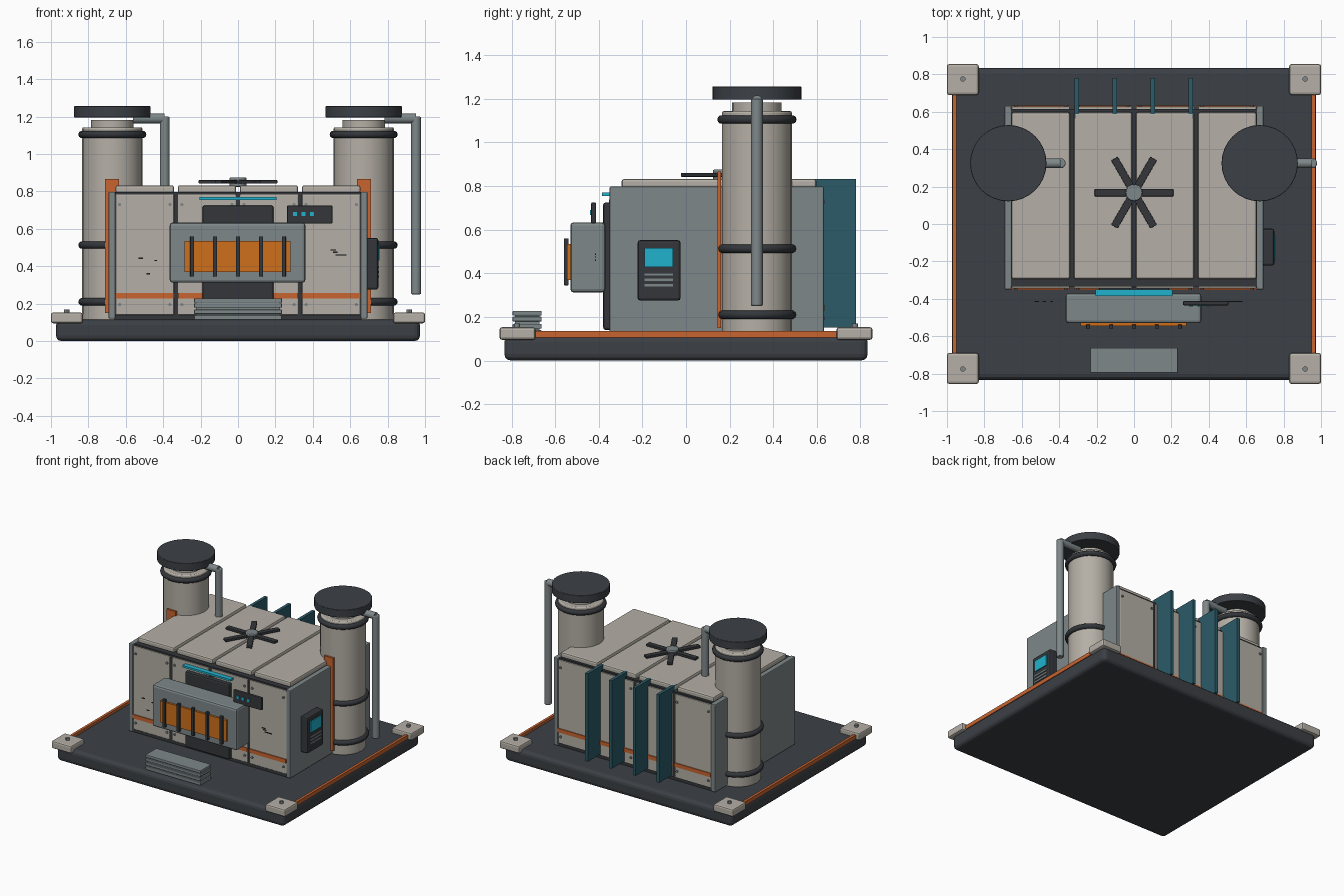
import bpy, math
from mathutils import Vector

if "Cube" in bpy.data.objects:
    bpy.data.objects.remove(bpy.data.objects["Cube"])


def material(name, rgb):
    m = bpy.data.materials.new(name)
    m.diffuse_color = (*rgb, 1)
    m.use_nodes = True
    m.node_tree.nodes["Principled BSDF"].inputs["Base Color"].default_value = m.diffuse_color
    return m


GRAPHITE = material("graphite", (0.045, 0.051, 0.06))
BLACK = material("black rubber", (0.033, 0.037, 0.043))
BEIGE = material("warm beige", (0.46, 0.43, 0.38))
GREY = material("steel grey", (0.21, 0.245, 0.25))
RUST = material("rust orange", (0.58, 0.13, 0.03))
AMBER = material("amber orange", (0.62, 0.16, 0.012))
TEAL = material("dark teal", (0.025, 0.105, 0.14))
CYAN = material("bright cyan", (0.015, 0.45, 0.62))


def finish(name, mat, bevel=0, segments=2):
    o = bpy.context.object
    o.name = name
    o.data.materials.append(mat)
    if bevel:
        b = o.modifiers.new("bevel", "BEVEL")
        b.width, b.segments = bevel, segments
    return o


def box(name, mat, x, y, z, bevel=0, segments=2):
    """Box from (min, max) ranges on each axis."""
    lo, hi = Vector((x[0], y[0], z[0])), Vector((x[1], y[1], z[1]))
    bpy.ops.mesh.primitive_cube_add(size=1, location=(lo + hi) / 2)
    bpy.context.object.scale = hi - lo
    bpy.ops.object.transform_apply(location=False, rotation=False, scale=True)
    return finish(name, mat, bevel, segments)


def rod(name, mat, a, b, r, sides=24, bevel=0):
    """Cylinder between two points."""
    a, b = Vector(a), Vector(b)
    bpy.ops.mesh.primitive_cylinder_add(vertices=sides, radius=r, depth=(b - a).length, location=(a + b) / 2)
    bpy.context.object.rotation_euler = (b - a).to_track_quat("Z", "Y").to_euler()
    o = finish(name, mat, bevel)
    bpy.ops.object.shade_smooth_by_angle(angle=math.radians(30))
    return o


def mirrored(s, a, b):
    return tuple(sorted((s * a, s * b)))


# Base slab with corner feet and side rails
box("base_slab", GRAPHITE, (-0.973, 0.973), (-0.833, 0.833), (0, 0.115), 0.03, 3)
for sx in (-1, 1):
    box("side_rail", RUST, mirrored(sx, 0.95, 0.97), (-0.7, 0.7), (0.105, 0.135))
    for sy in (-1, 1):
        box("corner_block", BEIGE, mirrored(sx, 0.83, 1.0), mirrored(sy, 0.69, 0.855), (0.095, 0.153), 0.012)
        p = (sx * 0.915, sy * 0.775)
        rod("corner_bolt", GREY, (*p, 0.14), (*p, 0.17), 0.014, 12)

# Housing core and side walls
box("housing_core", BLACK, (-0.66, 0.66), (-0.335, 0.615), (0.11, 0.797))
for s in (-1, 1):
    box("side_wall", GREY, mirrored(s, 0.655, 0.692), (-0.35, 0.632), (0.12, 0.798), 0.006)

# Four columns of roof, front and back panels
for x0, x1 in ((-0.655, -0.342), (-0.322, -0.01), (0.01, 0.322), (0.342, 0.655)):
    box("roof_panel", BEIGE, (x0, x1), (-0.295, 0.598), (0.79, 0.833), 0.012)
    for name, y, s in (("front", -0.345, -1), ("back", 0.627, 1)):
        box(name + "_panel", BEIGE, (x0, x1), tuple(sorted((y, y - s * 0.02))), (0.14, 0.785), 0.006)
        box(name + "_stripe", RUST, (x0, x1), tuple(sorted((y - s * 0.002, y + s * 0.007))), (0.228, 0.258))
        for bx in (x0 + 0.022, x1 - 0.022):
            for bz in (0.195, 0.73):
                rod(name + "_bolt", GREY, (bx, y, bz), (bx, y + s * 0.008, bz), 0.009, 8)

# Front hatch: backing plate, box, glowing window and bars
box("hatch_backing", BLACK, (-0.19, 0.19), (-0.38, -0.34), (0.14, 0.725), 0.012)
box("hatch_box", GREY, (-0.365, 0.36), (-0.53, -0.37), (0.312, 0.634), 0.015)
box("hatch_window", AMBER, (-0.285, 0.282), (-0.545, -0.525), (0.37, 0.535))
for i in range(5):
    x = -0.245 + i * 0.1225
    box("hatch_bar", BLACK, (x - 0.011, x + 0.011), (-0.56, -0.538), (0.345, 0.56), 0.003)
box("light_strip", CYAN, (-0.205, 0.205), (-0.386, -0.35), (0.755, 0.77))

# Small control unit with three indicators
box("control_unit", BLACK, (0.262, 0.505), (-0.435, -0.412), (0.628, 0.725), 0.006)
for x in (0.305, 0.35, 0.395):
    box("indicator", CYAN, (x - 0.011, x + 0.011), (-0.441, -0.434), (0.668, 0.69))

# Thin wear marks in front of the panels
for x, z, w in ((-0.52, 0.443, 0.025), (-0.48, 0.36, 0.02), (-0.44, 0.43, 0.012), (0.51, 0.487, 0.03),
                (0.55, 0.46, 0.06), (0.52, 0.475, 0.025)):
    box("wear_mark", BLACK, (x - w / 2, x + w / 2), (-0.418, -0.412), (z - 0.003, z + 0.003))

# Slatted front step
for z in (0.113, 0.146, 0.179, 0.206):
    box("step_slat", GREY, (-0.235, 0.235), (-0.795, -0.662), (z, z + 0.022 if z > 0.12 else z + 0.026), 0.004)
box("step_core", GREY, (-0.225, 0.225), (-0.785, -0.672), (0.11, 0.215))

# Side terminal with screen and key rows
box("terminal_case", BLACK, (0.685, 0.75), (-0.222, -0.025), (0.275, 0.552), 0.012)
box("terminal_screen", CYAN, (0.748, 0.757), (-0.19, -0.06), (0.43, 0.516))
for z in (0.395, 0.37, 0.345):
    box("terminal_keys", GREY, (0.748, 0.755), (-0.19, -0.06), (z - 0.005, z + 0.005))

# Exhaust stacks with rings, caps, outlet pipes and mounting plates
for sx in (-1, 1):
    cx, cy = sx * 0.672, 0.325
    rod("stack_tube", BEIGE, (cx, cy, 0.11), (cx, cy, 1.143), 0.161, 24, 0.008)
    rod("stack_neck", BEIGE, (cx, cy, 1.13), (cx, cy, 1.182), 0.113)
    rod("stack_cap", GRAPHITE, (cx, cy, 1.196), (cx, cy, 1.256), 0.204, 32, 0.003)
    for z in (0.21, 0.513, 1.105):
        bpy.ops.mesh.primitive_torus_add(location=(cx, cy, z), major_radius=0.162, minor_radius=0.02,
                                         major_segments=32, minor_segments=10)
        finish("stack_ring", BLACK)
        bpy.ops.object.shade_smooth()
    rod("outlet_pipe", GREY, (cx + 0.11, cy, 1.19), (cx + 0.28, cy, 1.19), 0.026, 14)
    rod("down_pipe", GREY, (cx + 0.28, cy, 0.25), (cx + 0.28, cy, 1.2), 0.027, 14, 0.006)
    box("mounting_plate", RUST, mirrored(sx, 0.635, 0.712), (0.145, 0.16), (0.15, 0.867))

# Roof fan with six blades
for i in range(3):
    fan = box("fan_blades", BLACK, (-0.21, 0.21), (-0.02, 0.02), (0.842, 0.86), 0.003)
    fan.location.y = 0.168
    fan.rotation_euler.z = i * math.pi / 3
rod("fan_hub", GREY, (0, 0.168, 0.825), (0, 0.168, 0.875), 0.045, 20, 0.005)

# Rear cooling fins
for x in (-0.306, -0.104, 0.1, 0.304):
    box("cooling_fin", TEAL, (x - 0.012, x + 0.012), (0.565, 0.78), (0.152, 0.832))
